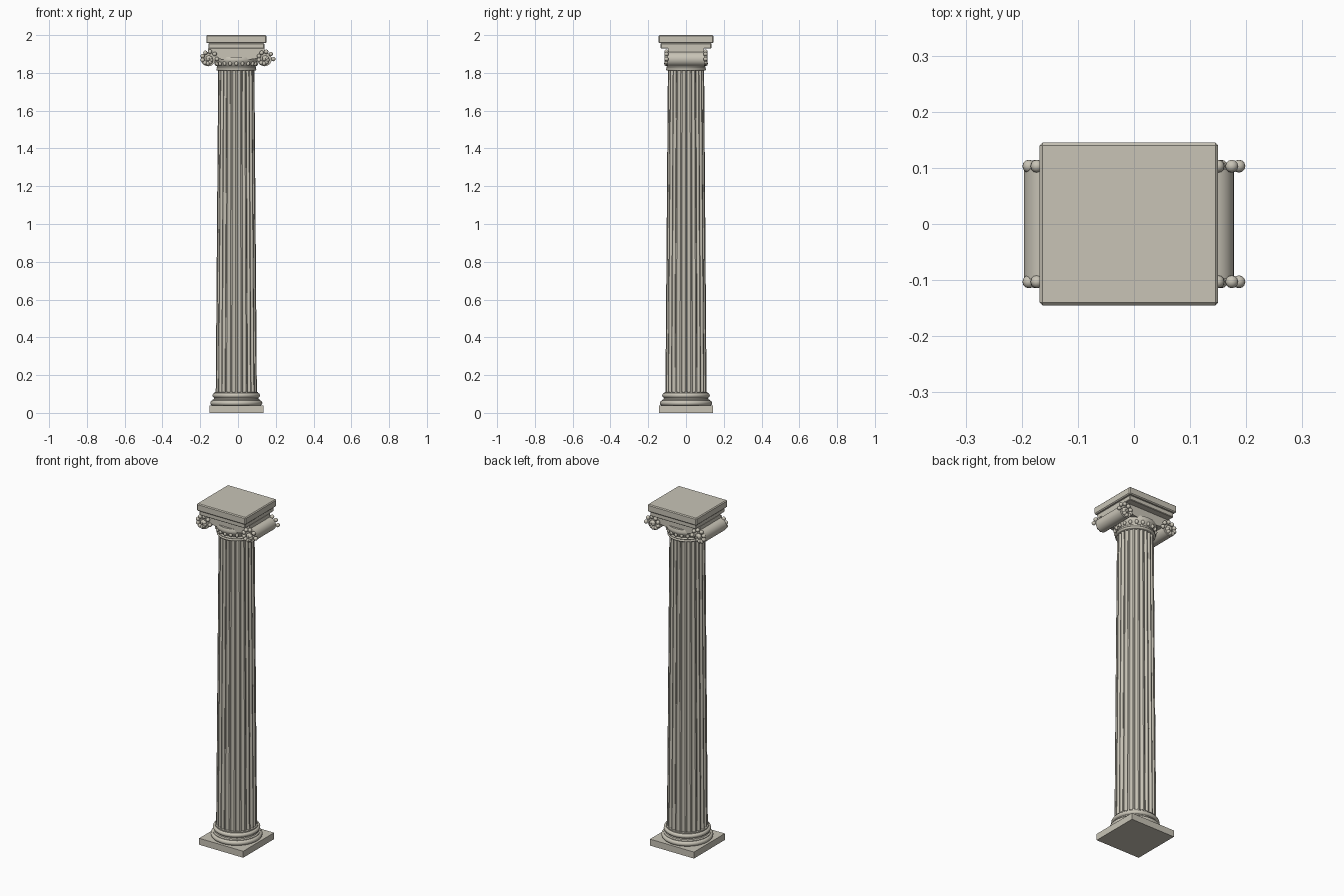
import bpy, bmesh, math
from mathutils import Matrix, Vector

if "Cube" in bpy.data.objects:
    bpy.data.objects.remove(bpy.data.objects["Cube"])

AXIS = -0.009  # x of the column's axis

stone = bpy.data.materials.new("warm grey stone")
stone.use_nodes = True
COLOUR = (0.58, 0.55, 0.47, 1)
stone.diffuse_color = COLOUR
stone.node_tree.nodes["Principled BSDF"].inputs["Base Color"].default_value = COLOUR


def finish(name, bm, smooth=True):
    bmesh.ops.recalc_face_normals(bm, faces=bm.faces)
    mesh = bpy.data.meshes.new(name)
    bm.to_mesh(mesh)
    bm.free()
    obj = bpy.data.objects.new(name, mesh)
    bpy.context.collection.objects.link(obj)
    mesh.materials.append(stone)
    obj.location.x = AXIS
    if smooth:
        bpy.ops.object.select_all(action='DESELECT')
        obj.select_set(True)
        bpy.context.view_layer.objects.active = obj
        bpy.ops.object.shade_smooth_by_angle(angle=math.radians(35))
    return obj


def slab(name, hx, hy, z0, z1, bevel=0.0):
    bm = bmesh.new()
    size = Matrix.Diagonal((2 * hx, 2 * hy, z1 - z0, 1))
    bmesh.ops.create_cube(bm, size=1, matrix=Matrix.Translation((0, 0, (z0 + z1) / 2)) @ size)
    if bevel:
        bmesh.ops.bevel(bm, geom=bm.edges[:], offset=bevel, segments=1, affect='EDGES')
    return finish(name, bm, False)


def skin(bm, rings):
    """Bridge closed rings of points and cap both ends."""
    loops = [[bm.verts.new(p) for p in ring] for ring in rings]
    n = len(loops[0])
    for a, b in zip(loops, loops[1:]):
        for i in range(n):
            j = (i + 1) % n
            bm.faces.new((a[i], a[j], b[j], b[i]))
    bm.faces.new(loops[0][::-1])
    bm.faces.new(loops[-1])


def circle(r, z, n=48):
    return [(r * math.cos(math.tau * i / n), r * math.sin(math.tau * i / n), z) for i in range(n)]


def lathe(name, profile):
    bm = bmesh.new()
    skin(bm, [circle(r, z) for r, z in profile])
    return finish(name, bm)


def half_round(r, z0, z1, steps=8):
    """Convex moulding profile whose widest radius is r."""
    h = (z1 - z0) / 2
    angles = [math.pi * (i / steps - 0.5) for i in range(steps + 1)]
    return [(r - h + h * math.cos(a), z0 + h + h * math.sin(a)) for a in angles]


def beads(name, centres, r, stretch=1.0):
    bm = bmesh.new()
    for c in centres:
        bmesh.ops.create_uvsphere(bm, u_segments=12, v_segments=8, radius=r,
                                  matrix=Matrix.Translation(c) @ Matrix.Diagonal((1, 1, stretch, 1)))
    return finish(name, bm)


# Base: square plinth with two rounded mouldings and a hollow between
slab("plinth", 0.143, 0.143, 0, 0.038)
lathe("lower_base_moulding", half_round(0.138, 0.038, 0.066))
lathe("base_hollow", [(0.126, 0.06), (0.126, 0.069), (0.119, 0.073), (0.117, 0.079), (0.12, 0.085)])
lathe("upper_base_moulding", half_round(0.126, 0.08, 0.105))
lathe("base_fillet", [(0.115, 0.1), (0.115, 0.111)])

# Fluted shaft, tapering gently upwards
FLUTES = 24
STEPS = 8


def fluted_ring(r, z):
    ring = []
    for f in range(FLUTES):
        for s in range(STEPS):
            t = s / (STEPS - 1)
            depth = 0.088 * r * math.sin(math.pi * t)
            a = math.tau * (f + 0.12 + 0.76 * t) / FLUTES
            ring.append(((r - depth) * math.cos(a), (r - depth) * math.sin(a), z))
    return ring


bm = bmesh.new()
levels = [i / 6 for i in range(7)]
skin(bm, [fluted_ring(0.109 - 0.013 * t, 0.108 + 1.71 * t) for t in levels])
finish("fluted_shaft", bm)

# Neck rings and the flaring cushion under the scrolls
lathe("neck_ring", half_round(0.106, 1.812, 1.826))
lathe("upper_neck_ring", half_round(0.104, 1.824, 1.836))
lathe("cushion", [(0.096, 1.832), (0.1, 1.842), (0.106, 1.852), (0.112, 1.862),
                  (0.113, 1.872), (0.108, 1.885)])
COUNT = 20
beads("egg_row", [(0.106 * math.cos(math.tau * i / COUNT), 0.106 * math.sin(math.tau * i / COUNT), 1.849)
                  for i in range(COUNT)], 0.0095, 1.25)

# Scroll channel: sagging band joining the two scrolls
bm = bmesh.new()
outline = [(-0.149, 1.932), (0.149, 1.932)]
for i in range(17):
    u = 1 - i / 8
    outline.append((0.149 * u, 1.885 - 0.018 * (1 - u * u)))
skin(bm, [[(x, y, z) for x, z in outline] for y in (-0.095, 0.095)])
finish("scroll_channel", bm)

# Scrolls: long rolls with a spiral of beads on each end
VOLUTE_X, VOLUTE_Z = 0.149, 1.873
for side, x in (("left", VOLUTE_X), ("right", -VOLUTE_X)):
    bm = bmesh.new()
    bmesh.ops.create_cone(bm, cap_ends=True, segments=32, radius1=0.038, radius2=0.038, depth=0.196,
                          matrix=Matrix.Translation((x, 0, VOLUTE_Z)) @ Matrix.Rotation(math.pi / 2, 4, 'X'))
    finish(side + "_scroll_roll", bm)
    for end, y in (("front", -0.103), ("back", 0.103)):
        centres = [Vector((x, y, VOLUTE_Z))]
        for i in range(13):
            a = i * math.radians(38)
            r = 0.047 - 0.0052 * a
            centres.append(Vector((x + r * math.cos(a), y, VOLUTE_Z + r * math.sin(a))))
        beads(f"{side}_{end}_scroll_beads", centres, 0.0115)

# Abacus: stepped square slabs on top
slab("lower_abacus", 0.148, 0.134, 1.93, 1.957, 0.003)
slab("upper_abacus", 0.159, 0.145, 1.957, 2.0, 0.005)
